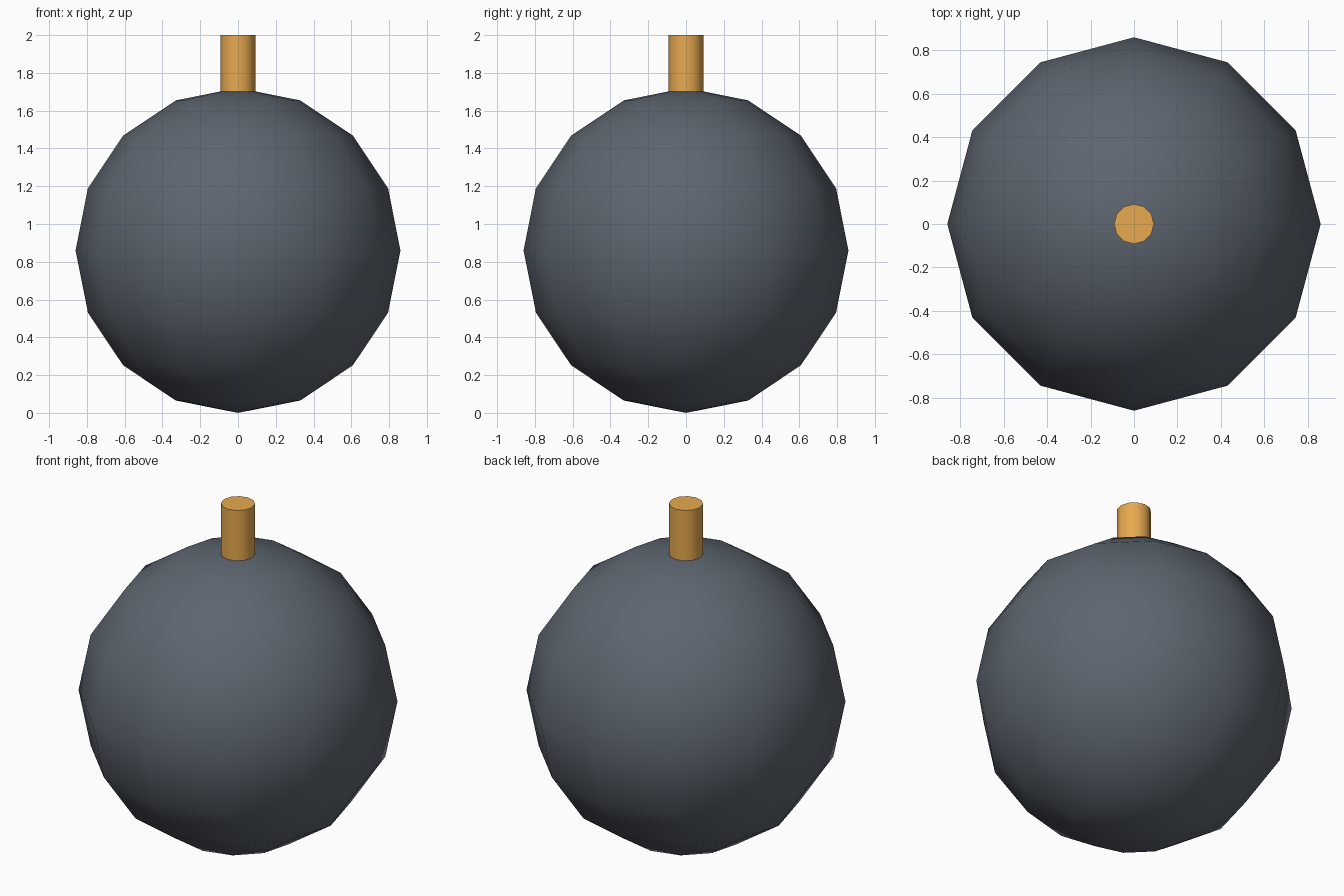
import bpy, math

if "Cube" in bpy.data.objects:
    bpy.data.objects.remove(bpy.data.objects["Cube"])

R = 0.86


def colour(obj, name, rgb):
    mat = bpy.data.materials.new(name)
    mat.diffuse_color = (*rgb, 1)
    mat.use_nodes = True
    mat.node_tree.nodes["Principled BSDF"].inputs["Base Color"].default_value = mat.diffuse_color
    obj.data.materials.append(mat)


# Round body: low-poly ball, smooth shaded
bpy.ops.mesh.primitive_uv_sphere_add(segments=12, ring_count=8, radius=R, location=(0, 0, R))
body = bpy.context.object
body.name = "bomb_body"
bpy.ops.object.shade_smooth()
colour(body, "dark_iron", (0.11, 0.13, 0.16))

# Fuse: short peg standing on the crown of the ball
bottom, top = 1.68, 2.0
bpy.ops.mesh.primitive_cylinder_add(vertices=12, radius=0.092, depth=top - bottom,
                                    location=(0, 0, (top + bottom) / 2))
fuse = bpy.context.object
fuse.name = "fuse"
bpy.ops.object.shade_smooth_by_angle(angle=math.radians(40))
colour(fuse, "fuse_orange", (0.8, 0.4, 0.08))
